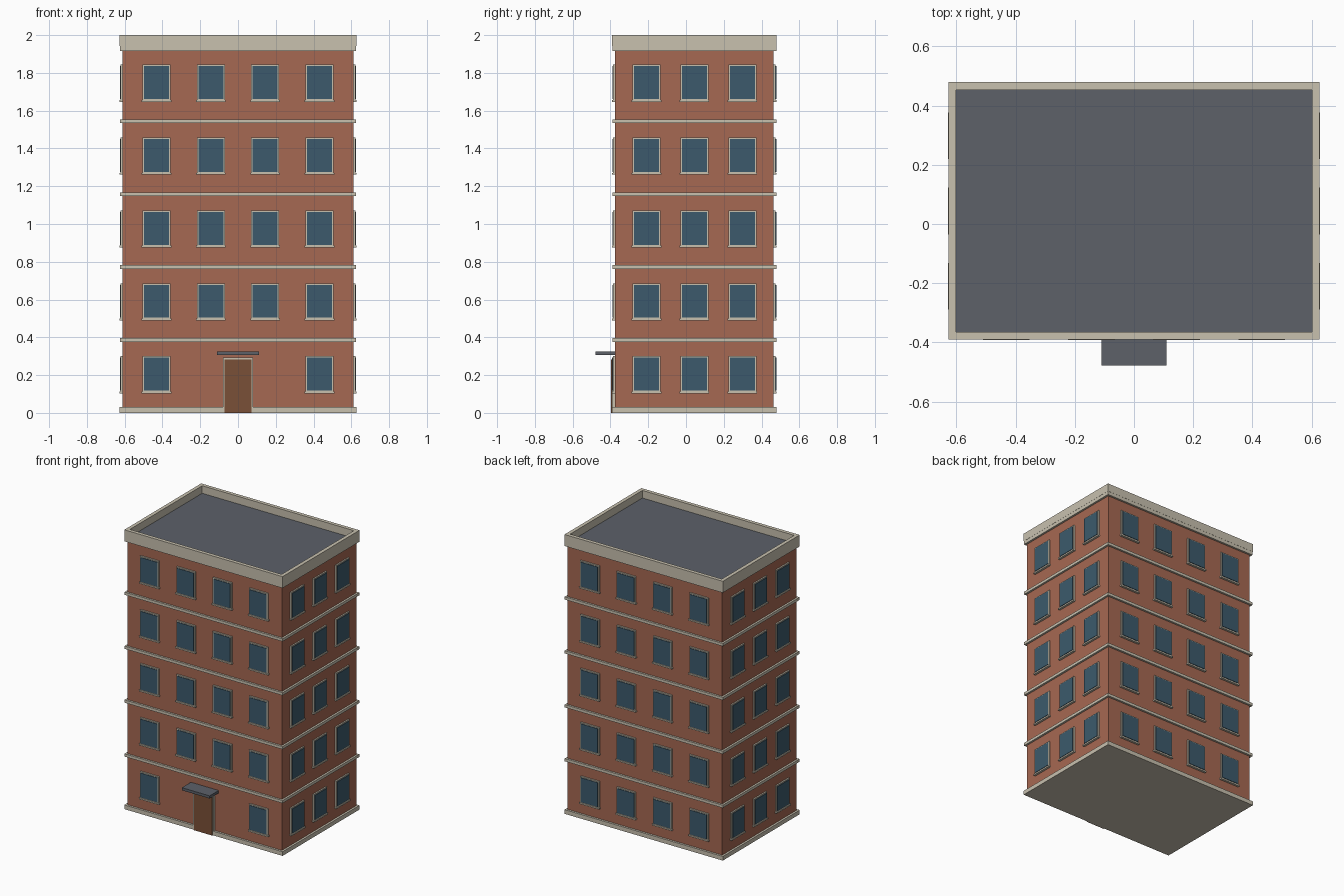
import bpy, bmesh
from math import pi
from mathutils import Matrix, Vector

cube = bpy.data.objects.get("Cube")
if cube:
    bpy.data.objects.remove(cube, do_unlink=True)


def material(name, rgb):
    m = bpy.data.materials.new(name)
    m.use_nodes = True
    m.diffuse_color = (*rgb, 1)
    m.node_tree.nodes["Principled BSDF"].inputs["Base Color"].default_value = (*rgb, 1)
    return m


brick = material("brick", (0.38, 0.138, 0.084))
stone = material("pale stone", (0.578, 0.533, 0.43))
glass = material("blue glass", (0.045, 0.102, 0.15))
slate = material("slate grey", (0.109, 0.119, 0.141))
wood = material("brown wood", (0.195, 0.08, 0.038))

# Main proportions
CY = 0.044              # depth centre of the block
HX, HY = 0.612, 0.42    # wall half sizes
TRIM = 0.014            # how far the stone trim stands out
FLOOR, FLOORS = 0.386, 5
TOP = FLOOR * FLOORS


def add_box(bm, lo, hi, frame=Matrix()):
    lo, hi = Vector(lo), Vector(hi)
    m = frame @ Matrix.Translation((lo + hi) / 2) @ Matrix.Diagonal((*(hi - lo), 1))
    bmesh.ops.create_cube(bm, size=1, matrix=m)


def finish(bm, name, mat):
    mesh = bpy.data.meshes.new(name)
    bm.to_mesh(mesh)
    bm.free()
    mesh.materials.append(mat)
    obj = bpy.data.objects.new(name, mesh)
    bpy.context.collection.objects.link(obj)
    return obj


def box(name, lo, hi, mat):
    bm = bmesh.new()
    add_box(bm, lo, hi)
    return finish(bm, name, mat)


def slab(name, grow, z0, z1, mat):
    x, y = HX + grow, HY + grow
    return box(name, (-x, CY - y, z0), (x, CY + y, z1), mat)


# Walls, plinth, floor bands and roof
slab("walls", 0, 0.01, TOP, brick)
slab("plinth", TRIM + 0.001, 0, 0.03, stone)
for i in range(1, FLOORS):
    slab(f"floor_band_{i}", TRIM, i * FLOOR - 0.01, i * FLOOR + 0.01, stone)
slab("cornice", TRIM, TOP - 0.013, TOP + 0.012, stone)
slab("roof", -0.005, TOP, TOP + 0.016, slate)

# Parapet: a ring made from four walls
px, py, t = HX + TRIM + 0.001, HY + TRIM + 0.001, 0.026
bm = bmesh.new()
for s in (-1, 1):
    for a, b in (((s * px, -py), (s * (px - t), py)),
                 ((t - px, s * py), (px - t, s * (py - t)))):
        lo = (min(a[0], b[0]), CY + min(a[1], b[1]), TOP + 0.012)
        hi = (max(a[0], b[0]), CY + max(a[1], b[1]), 2)
        add_box(bm, lo, hi)
finish(bm, "parapet", stone)

# Windows: each facade is (name, turn, wall distance, window positions)
front_x = [0.288 * (i - 1.5) for i in range(4)]
side_y = [0.254 * (i - 1) for i in range(3)]
facades = (("front", 0, HY, front_x), ("left", pi / 2, HX, side_y),
           ("back", pi, HY, front_x), ("right", -pi / 2, HX, side_y))
for side, turn, dist, places in facades:
    parts = {k: bmesh.new() for k in ("frames", "panes", "sills")}
    frame = Matrix.Translation((0, CY, 0)) @ Matrix.Rotation(turn, 4, "Z")
    for level in range(FLOORS):
        z = level * FLOOR
        for u in places:
            if side == "front" and level == 0 and abs(u) < 0.2:
                continue  # the door stands here
            for part, half, out, z0, z1 in (("frames", 0.074, 0.010, 0.11, 0.3),
                                            ("panes", 0.066, 0.014, 0.118, 0.292),
                                            ("sills", 0.079, 0.016, 0.103, 0.113)):
                add_box(parts[part], (u - half, -dist - out, z + z0),
                        (u + half, -dist + 0.005, z + z1), frame)
    for part, bm in parts.items():
        finish(bm, f"{side}_window_{part}", glass if part == "panes" else stone)

# Entrance
wall = CY - HY
box("door_frame", (-0.08, wall - 0.017, 0), (0.08, wall, 0.292), stone)
box("door", (-0.072, wall - 0.021, 0), (0.072, wall, 0.283), wood)
box("door_canopy", (-0.11, -0.478, 0.306), (0.11, wall, 0.325), slate)
